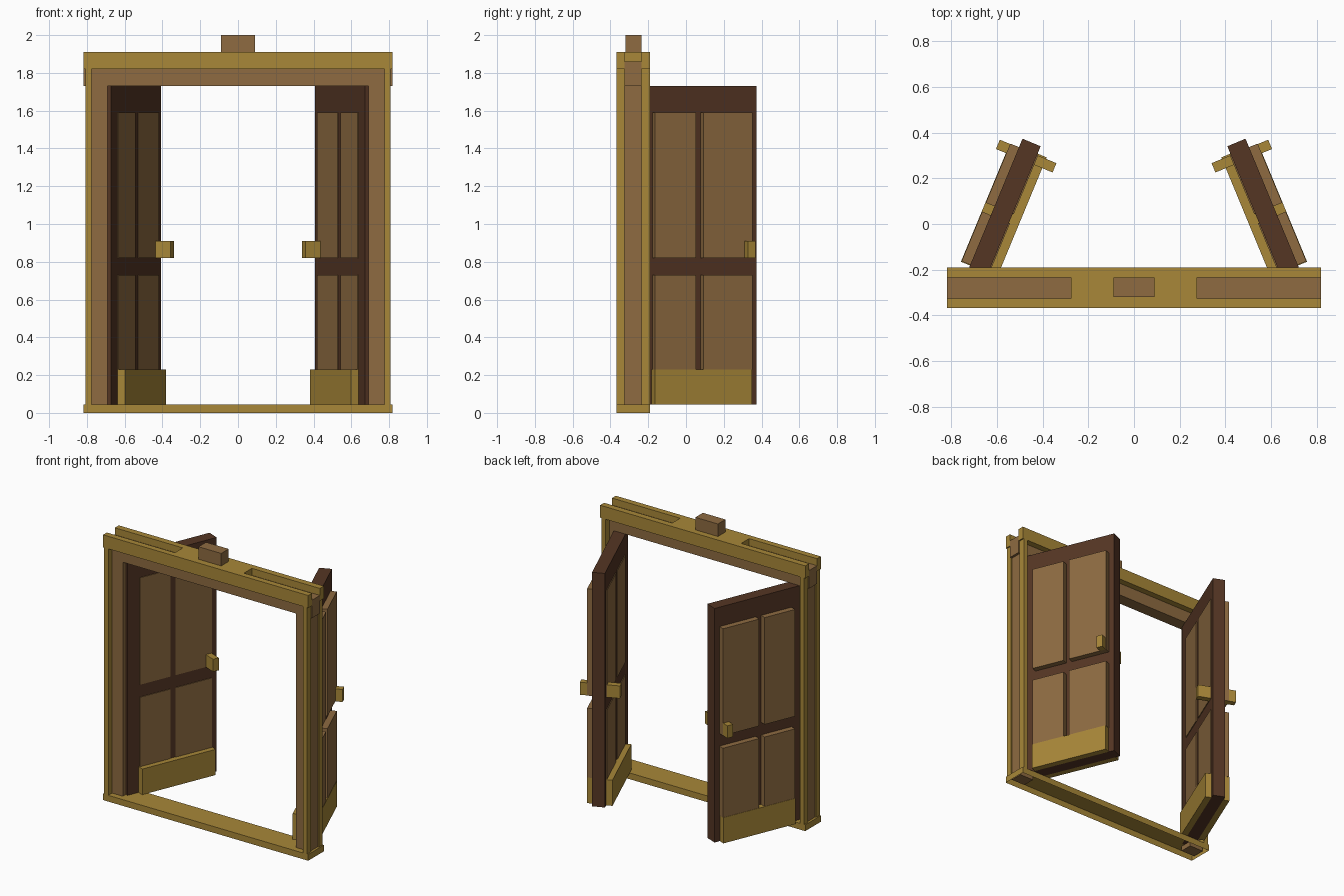
import bpy, bmesh, math
from mathutils import Matrix, Vector

if "Cube" in bpy.data.objects:
    bpy.data.objects.remove(bpy.data.objects["Cube"])


def material(name, rgb):
    lin = [(c / 255 / 12.92) if c < 10 else ((c / 255 + 0.055) / 1.055) ** 2.4 for c in rgb]
    m = bpy.data.materials.new(name)
    m.diffuse_color = (*lin, 1)
    m.use_nodes = True
    m.node_tree.nodes["Principled BSDF"].inputs["Base Color"].default_value = m.diffuse_color
    return m


GOLD = material("ochre_trim", (168, 135, 56))
BROWN = material("mid_brown_wood", (142, 107, 65))
DARK = material("dark_brown_wood", (85, 54, 36))


def box(name, mat, x, y, z, matrix=Matrix(), open_bottom=False):
    """Box from (min, max) ranges, placed by a matrix that may mirror."""
    bm = bmesh.new()
    bmesh.ops.create_cube(bm, size=1)
    for v in bm.verts:
        v.co = Vector([r[0] + (c + 0.5) * (r[1] - r[0]) for c, r in zip(v.co, (x, y, z))])
    if open_bottom:
        bmesh.ops.delete(bm, geom=[f for f in bm.faces if f.normal.z < -0.9], context='FACES_ONLY')
    bm.transform(matrix)
    if matrix.determinant() < 0:
        bmesh.ops.reverse_faces(bm, faces=bm.faces)
    me = bpy.data.meshes.new(name)
    bm.to_mesh(me)
    bm.free()
    me.materials.append(mat)
    ob = bpy.data.objects.new(name, me)
    bpy.context.collection.objects.link(ob)


CORE = (-0.325, -0.235)    # depth of the inner frame
FACES = {"front": (-0.368, -0.325), "back": (-0.235, -0.19)}   # trim depths

# Sill (hollow underneath) and header
box("sill", GOLD, (-0.817, 0.817), (-0.368, -0.19), (0, 0.045), open_bottom=True)
box("header_core", BROWN, (-0.817, 0.817), CORE, (1.73, 1.86))
box("header_middle_cap", GOLD, (-0.275, 0.275), CORE, (1.86, 1.91))
box("keystone", BROWN, (-0.09, 0.09), (-0.32, -0.235), (1.86, 2.0))
for face, depth in FACES.items():
    box(f"header_trim_{face}", GOLD, (-0.817, 0.817), depth, (1.82, 1.91))

# Everything else is built for the left and mirrored to the right
for side, flip in (("left", 1), ("right", -1)):
    mirror = Matrix.Diagonal((flip, 1, 1, 1))

    # Door posts with outer trim strips
    box(f"post_{side}", BROWN, (-0.80, -0.69), CORE, (0.01, 1.73), mirror)
    for face, depth in FACES.items():
        box(f"post_trim_{face}_{side}", GOLD, (-0.808, -0.775), depth, (0.045, 1.82), mirror)

    # Open door leaf: local x runs from hinge to tip, local -y is its front
    leaf = (mirror @ Matrix.Translation((-0.712, -0.281, 0))
            @ Matrix.Rotation(math.radians(67.5), 4, 'Z'))
    box(f"door_leaf_{side}", DARK, (0, 0.69), (-0.043, 0.043), (0.045, 1.73), leaf)

    # Raised panels, nearly flush on the front
    for col, u in (("hinge", (0.093, 0.328)), ("tip", (0.37, 0.65))):
        for row, z in (("upper", (0.82, 1.59)), ("lower", (0.23, 0.73))):
            box(f"panel_{row}_{col}_{side}", BROWN, u, (-0.048, 0.084), z, leaf)

    # Kick plates on both faces and the handle bar through the leaf
    box(f"kick_plate_front_{side}", GOLD, (0.087, 0.655), (-0.086, -0.043), (0.045, 0.23), leaf)
    box(f"kick_plate_back_{side}", GOLD, (0.09, 0.648), (0.043, 0.086), (0.045, 0.23), leaf)
    box(f"handle_{side}", GOLD, (0.604, 0.648), (-0.135, 0.133), (0.82, 0.91), leaf)
